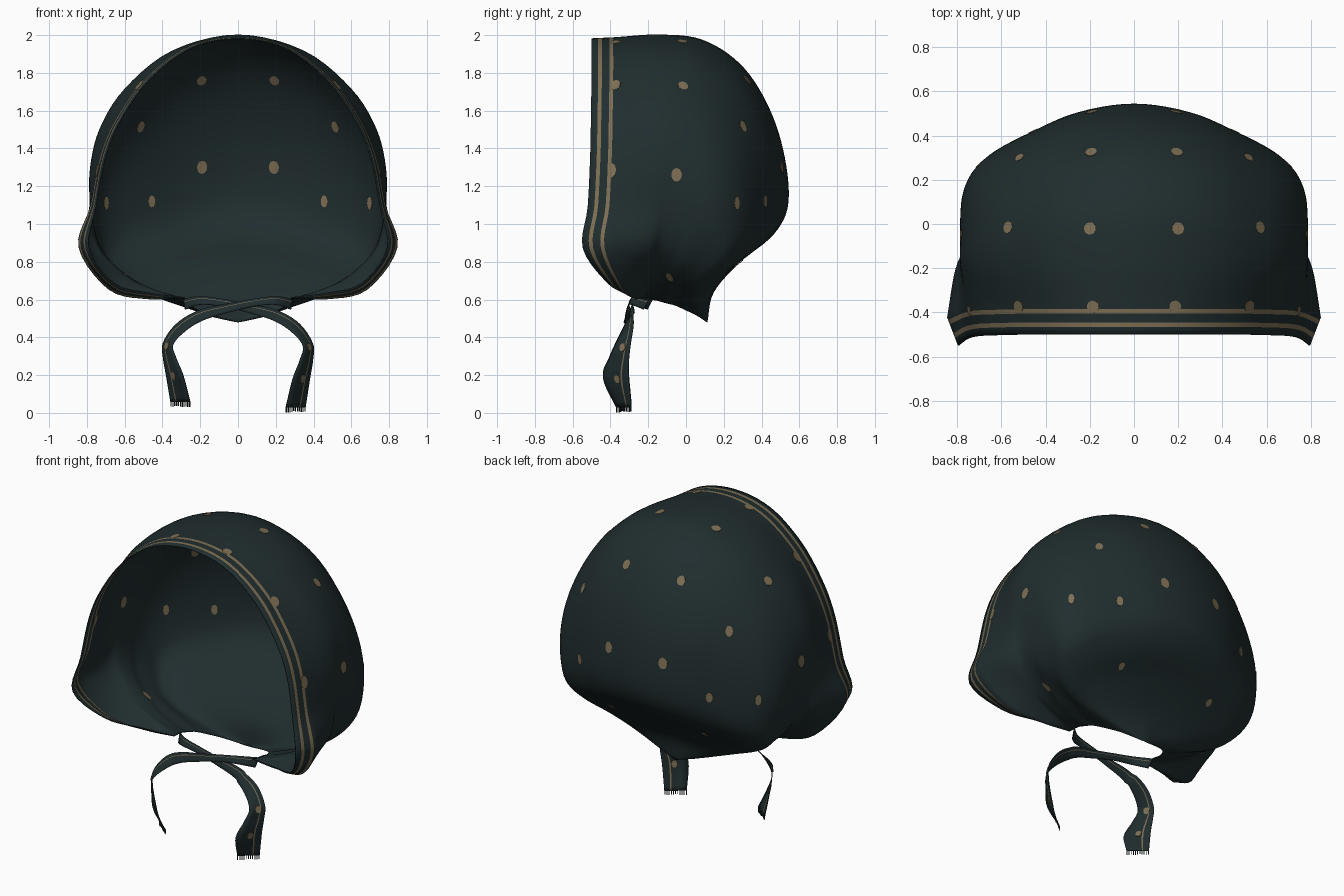
import bpy, bmesh, random
from mathutils import Vector, Matrix
from mathutils.bvhtree import BVHTree

if "Cube" in bpy.data.objects:
    bpy.data.objects.remove(bpy.data.objects["Cube"])

random.seed(4)


def material(name, rgb):
    m = bpy.data.materials.new(name)
    m.diffuse_color = (*rgb, 1)
    m.use_nodes = True
    m.node_tree.nodes["Principled BSDF"].inputs["Base Color"].default_value = m.diffuse_color
    return m


CLOTH = material("dark_teal_cloth", (0.0145, 0.026, 0.0275))
GOLD = material("dull_gold", (0.205, 0.156, 0.088))


def smooth_path(pts, sub):
    """Points along a smooth curve through the given points."""
    p = [2 * pts[0] - pts[1]] + pts + [2 * pts[-1] - pts[-2]]
    out = []
    for i in range(1, len(p) - 2):
        a, b, c, d = p[i - 1:i + 3]
        for k in range(sub):
            t = k / sub
            out.append(0.5 * (2 * b + (c - a) * t + (2 * a - 5 * b + 4 * c - d) * t * t
                              + (3 * b - a - 3 * c + d) * t ** 3))
    return out + [pts[-1].copy()]


def finish(bm, name, thickness=0):
    me = bpy.data.meshes.new(name)
    bm.to_mesh(me)
    bm.free()
    me.materials.append(CLOTH)
    me.materials.append(GOLD)
    ob = bpy.data.objects.new(name, me)
    bpy.context.collection.objects.link(ob)
    if thickness:
        me.shade_smooth()
        s = ob.modifiers.new("thickness", 'SOLIDIFY')
        s.thickness = thickness
        s.offset = 0
    return ob


def skin(rows, is_gold):
    """Quad sheet through rows of points; is_gold(row, column) picks the trim."""
    bm = bmesh.new()
    vs = [[bm.verts.new(p) for p in r] for r in rows]
    for i in range(len(vs) - 1):
        for j in range(len(vs[0]) - 1):
            f = bm.faces.new((vs[i][j], vs[i][j + 1], vs[i + 1][j + 1], vs[i + 1][j]))
            f.material_index = int(is_gold(i, j))
    bmesh.ops.remove_doubles(bm, verts=bm.verts, dist=1e-4)
    bmesh.ops.recalc_face_normals(bm, faces=bm.faces)
    return bm


# Hood: arches from the face opening over the crown to the nape,
# their feet spread along the neck hem
RIM = [Vector(p) for p in (
    (0.28, -0.25, 0.61), (0.47, -0.31, 0.635), (0.655, -0.41, 0.685), (0.79, -0.545, 0.87),
    (0.753, -0.52, 1.09), (0.70, -0.507, 1.36), (0.615, -0.503, 1.56), (0.465, -0.50, 1.77),
    (0.25, -0.50, 1.93), (0, -0.50, 1.98))]
REACH = (0, 0.03, 0.09, 0.2, 0.35, 0.5, 0.65, 0.8, 0.94, 1)
BODY_X = (0.28, 0.43, 0.595, 0.735, 0.775, 0.775, 0.722, 0.59, 0.345, 0)
FLARE = (0, 0.02, 0.06, 0.085, 0.01, 0, 0, 0, 0, 0)
TAPER = (0, 0.10, 0.14, 0.09, 0.02, 0, 0.03, 0.09, 0.07, 0)

# apex y, apex z, fullness (1 = body, 0 = nape), side flare, taper, foot x, y, z
ARCHES = ((-0.15, 2.0, 1, 0.7, 0, 0.283, -0.22, 0.605),
          (0.08, 1.975, 1, 0.15, 0.1, 0.285, -0.19, 0.602),
          (0.28, 1.85, 1, 0, 0.25, 0.285, -0.155, 0.597),
          (0.42, 1.65, 0.99, 0, 0.4, 0.282, -0.13, 0.59),
          (0.51, 1.40, 0.95, 0, 0.7, 0.278, -0.105, 0.583),
          (0.54, 1.12, 0.87, 0, 1, 0.27, -0.08, 0.577),
          (0.465, 0.95, 0.72, 0, 1, 0.258, -0.055, 0.57),
          (0.285, 0.80, 0.5, 0, 1, 0.225, -0.01, 0.55),
          (0.145, 0.64, 0.2, 0, 1, 0.15, 0.06, 0.515),
          (0.11, 0.48, 0, 0, 0, 0, 0.11, 0.48))

band = []
for i, p in enumerate(RIM):
    w = min(1, i / 3)
    dz = -0.03 if i in (1, 2) else 0.006 * w
    spread = 0.065 * w if i < 4 else 0.035
    band.append(Vector((p.x * (1 + spread), p.y + 0.125 * w, p.z + dz)))

halves = [RIM, band]
for ay, az, full, flare, taper, fx, fy, fz in ARCHES:
    halves.append([Vector((full * (bx - taper * tp) + (fx - 0.28 * full) * (1 - h) + fl * flare,
                           fy + h * (ay - fy), fz + h * (az - fz)))
                   for h, bx, fl, tp in zip(REACH, BODY_X, FLARE, TAPER)])

arches = []
for half in halves:
    whole = half + [Vector((-p.x, p.y, p.z)) for p in reversed(half[:-1])]
    arches.append(smooth_path(whole, 5))

# Front border rows carry two gold stripes, then the body is interpolated
rows = [[a.lerp(b, t) for a, b in zip(arches[0], arches[1])]
        for t in (0, 0.28, 0.44, 0.76, 0.92)]
meridians = [smooth_path([a[j] for a in arches[1:]], 6) for j in range(len(arches[0]))]
rows += [list(r) for r in zip(*meridians)]
hood_bm = skin(rows, lambda i, j: i in (1, 3) and 2 < j < len(rows[0]) - 4)
surface = BVHTree.FromBMesh(hood_bm)
finish(hood_bm, "hood", 0.006)

# Woven dots: thin plates that show on both faces of the cloth,
# except the nape pair (x, y, z, half width, half height)
DOTS = ((0.2, 0.35, 1.78, 0.026, 0.03), (0.54, 0.33, 1.53, 0.022, 0.032),
        (0.19, 0.5, 1.30, 0.028, 0.036), (0.45, 0.40, 1.12, 0.02, 0.032),
        (0.67, 0.24, 1.11, 0.018, 0.034), (0.2, -0.02, 1.97, 0.028, 0.028),
        (0.59, -0.01, 1.75, 0.027, 0.029), (0.78, -0.05, 1.26, 0.028, 0.036),
        (0.19, -0.375, 1.98, 0.028, 0.028), (0.54, -0.38, 1.75, 0.028, 0.032),
        (0.73, -0.39, 1.28, 0.024, 0.038), (0.62, -0.1, 0.68, 0.018, 0.034),
        (0.33, 0.25, 0.83, 0.018, 0.026))


def add_dot(bm, pos, normal, wide, tall):
    m = (Matrix.Translation(pos) @ normal.to_track_quat('Z', 'Y').to_matrix().to_4x4()
         @ Matrix.Diagonal((wide, tall, 1, 1)))
    bmesh.ops.create_cone(bm, cap_ends=True, segments=12, radius1=1, radius2=1,
                          depth=0.0095, matrix=m)


dots = bmesh.new()
for x, y, z, wide, tall in DOTS:
    for side in (1, -1):
        pos, normal, _, _ = surface.find_nearest(Vector((x * side, y, z)))
        if normal.dot(pos - Vector((0, 0, 1.1))) < 0:
            normal = -normal
        if (x, z) == (0.33, 0.83):
            pos = pos + normal * 0.003
        add_dot(dots, pos, normal, wide, tall)
for f in dots.faces:
    f.material_index = 1
finish(dots, "hood_dots")

# Chin ties: ribbons crossing under the chin, then hanging with fringed ends
TIE = [Vector(p) for p in (
    (0.285, -0.2, 0.575), (0.2, -0.27, 0.595), (0.08, -0.29, 0.583), (-0.06, -0.30, 0.553),
    (-0.2, -0.30, 0.515), (-0.305, -0.31, 0.45), (-0.37, -0.335, 0.36),
    (-0.362, -0.355, 0.28), (-0.335, -0.37, 0.18), (-0.305, -0.33, 0.03))]
WIDTH = [Vector(p) for p in (
    (0.005, 0.015, 0.028), (0, 0.012, 0.022), (0, 0.008, 0.02), (0, 0.008, 0.024),
    (-0.01, 0.016, 0.027), (-0.022, 0.032, 0.02), (-0.026, 0.042, 0.005),
    (-0.034, 0.053, 0), (-0.045, 0.068, 0), (-0.052, 0.04, 0))]
ACROSS = (-1, -0.4, 0.36, 0.48, 0.72, 0.82, 1)

for side, name in ((1, "left_tie"), (-1, "right_tie")):
    centre, width = smooth_path(TIE, 6), smooth_path(WIDTH, 6)
    flip = Vector((side, 1, 1))
    lift = 0.03 if side == 1 else 0
    for c in centre:
        c.z += lift * max(0, 1 - c.z / 0.45)
        c.y -= 0.01 * side * (c.z > 0.5)
    strip = [[(c + w * t) * flip for t in ACROSS] for c, w in zip(centre, width)]
    bm = skin(strip, lambda i, j: j == 2)
    # fringe threads
    n = 11
    end, half = centre[-1], width[-1]
    for k in range(n):
        t = -0.95 + 1.9 * k / (n - 1)
        drop = Vector((0, 0, -0.028 + 0.008 * random.random() * (k > 0)))
        q = [end + half * (t - 0.04), end + half * (t + 0.04)]
        q += [q[1] + drop, q[0] + drop]
        bm.faces.new([bm.verts.new(p * flip) for p in q])
    finish(bm, name, 0.004)

    # dots down the hanging part
    bm = bmesh.new()
    for i in (37, 48):
        along = centre[i + 1] - centre[i - 1]
        normal = (along.cross(width[i]) * flip).normalized()
        add_dot(bm, (centre[i] + width[i] * 0.1) * flip, normal, 0.018, 0.022)
    for f in bm.faces:
        f.material_index = 1
    finish(bm, name + "_dots")
